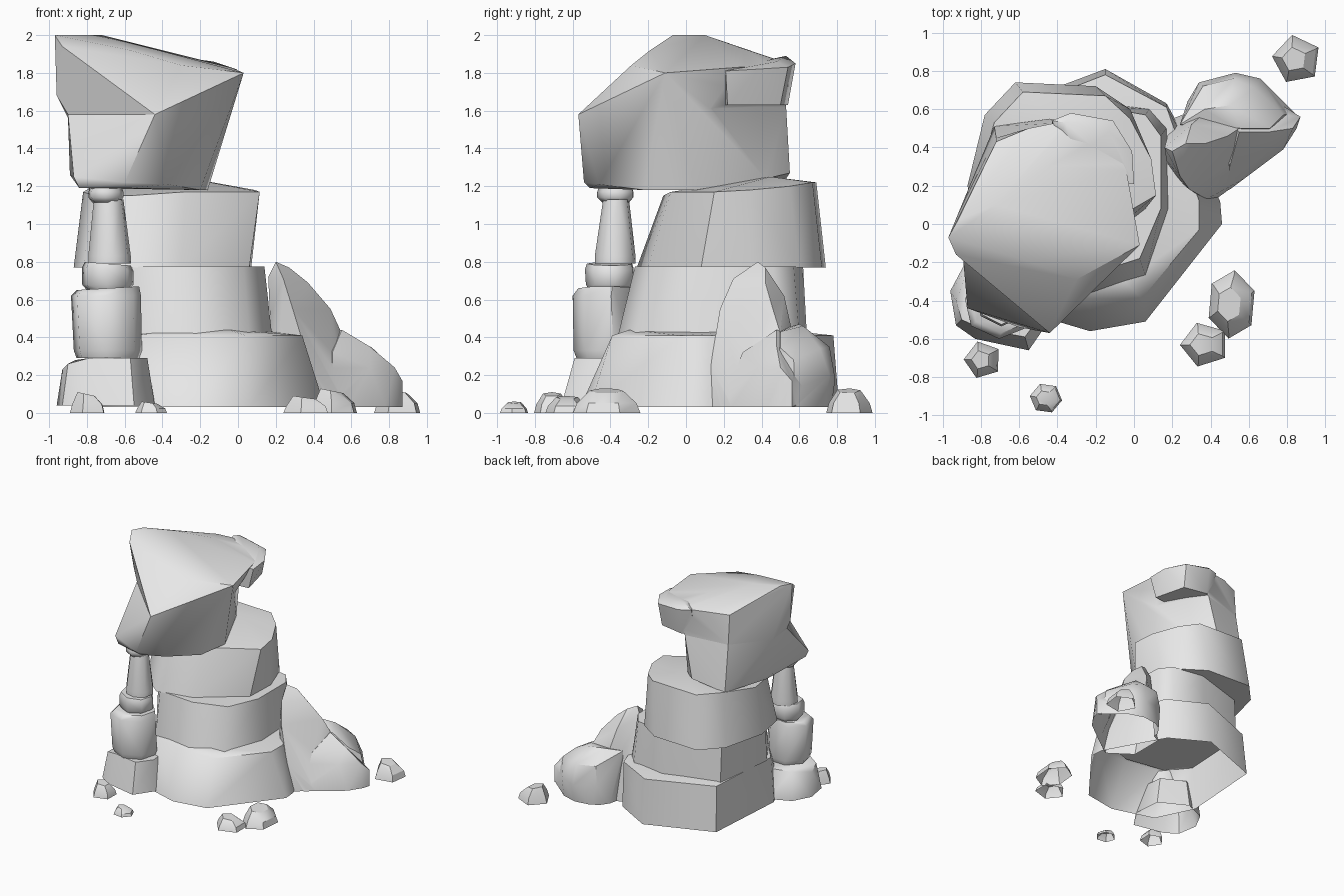
import bpy, bmesh, math

stone = bpy.data.materials.new("grey_stone")
stone.diffuse_color = (0.8, 0.8, 0.8, 1)


def rock(name, points, smooth=40):
    """Faceted stone wrapped around a few corner points."""
    bm = bmesh.new()
    for p in points:
        bm.verts.new(p)
    res = bmesh.ops.convex_hull(bm, input=bm.verts[:])
    inner = {g for g in res["geom_interior"] + res["geom_unused"]
             if isinstance(g, bmesh.types.BMVert)}
    bmesh.ops.delete(bm, geom=list(inner), context='VERTS')
    bmesh.ops.recalc_face_normals(bm, faces=bm.faces[:])
    bmesh.ops.dissolve_limit(bm, angle_limit=math.radians(2),
                             verts=bm.verts[:], edges=bm.edges[:])
    me = bpy.data.meshes.new(name)
    bm.to_mesh(me)
    bm.free()
    me.materials.append(stone)
    ob = bpy.data.objects.new(name, me)
    bpy.context.collection.objects.link(ob)
    soften(ob, smooth)
    return ob


def soften(ob, angle):
    bpy.ops.object.select_all(action='DESELECT')
    ob.select_set(True)
    bpy.context.view_layer.objects.active = ob
    bpy.ops.object.shade_smooth_by_angle(angle=math.radians(angle))


def fuse(ob, other):
    """Merge another stone into this one."""
    bpy.context.view_layer.objects.active = ob
    mod = ob.modifiers.new("fuse", 'BOOLEAN')
    mod.operation, mod.solver, mod.object = 'UNION', 'EXACT', other
    bpy.ops.object.modifier_apply(modifier=mod.name)
    bpy.data.objects.remove(other)


def open_bottom(ob):
    """Remove the faces resting on the ground."""
    bm = bmesh.new()
    bm.from_mesh(ob.data)
    bm.normal_update()
    low = [f for f in bm.faces if f.normal.z < -0.9 and f.calc_center_median().z < 0.06]
    bmesh.ops.delete(bm, geom=low, context='FACES')
    bm.to_mesh(ob.data)
    bm.free()


def level(z, outline):
    return [(x, y, z) for x, y in outline]


def ring(cx, cy, rx, ry, z, n=7, turn=0.2, tilt=0.0):
    pts = []
    for i in range(n):
        a = turn + 2 * math.pi * i / n
        pts.append((cx + rx * math.cos(a), cy + ry * math.sin(a), z + tilt * math.cos(a)))
    return pts


# Main stack: three stepped tiers
open_bottom(rock("base_tier",
     level(0.03, [(-.15, .81), (-.71, .6), (-.76, -.12), (-.6, -.45), (-.23, -.56),
                  (.06, -.51), (.46, 0), (.45, .12), (.17, .63)]) +
     level(0.41, [(-.15, .78), (-.69, .57), (-.73, -.12), (-.55, -.34), (-.23, -.39),
                  (.04, -.39), (.34, -.03), (.34, .12), (.17, .61)]) +
     level(0.44, [(-.3, -.3), (-.05, -.3), (-.6, .4), (.1, .5)]), 50))
rock("middle_tier",
     level(0.41, [(.17, .5), (.18, .08), (.06, -.27), (-.22, -.36), (-.58, -.3),
                  (-.74, -.05), (-.68, .5), (-.22, .64), (.08, .6)]) +
     level(0.775, [(.14, .46), (.14, .08), (.03, -.18), (-.25, -.27), (-.58, -.24),
                   (-.74, -.03), (-.68, .48), (-.22, .62), (.06, .57)]), 50)
rock("upper_tier",
     level(0.77, [(.06, .08), (.07, .35), (-.02, .6), (-.2, .72), (-.62, .74), (-.78, .57),
                  (-.87, .2), (-.82, -.08), (-.6, -.26), (-.3, -.2)]) +
     [(.115, .15, 1.17), (.09, .34, 1.18), (-.02, .55, 1.2), (-.15, .67, 1.22),
      (-.58, .69, 1.22), (-.73, .53, 1.22), (-.82, .22, 1.17), (-.76, -.03, 1.15),
      (-.57, -.12, 1.15), (-.28, -.08, 1.17), (-.3, .45, 1.25)], 50)

# Overhanging head boulder: sloped crown, recessed lower block, rear ledge
front_rim = [(-.44, -.57, 1.58), (.03, -.11, 1.8), (-.9, -.1, 1.58), (-.9, .1, 1.56)]
rear_rim = [(-.25, .38, 1.62), (-.36, .53, 1.62), (-.72, .45, 1.6), (-.12, .12, 1.6)]
head = rock("head_boulder", front_rim + rear_rim + [
    (-.84, -.44, 1.19), (-.87, -.44, 1.25), (-.6, -.54, 1.22), (-.58, -.51, 1.19),
    (-.37, -.46, 1.21), (-.2, -.22, 1.18), (-.16, .05, 1.18), (-.31, .42, 1.24),
    (-.44, .55, 1.27), (-.73, .51, 1.21), (-.84, .1, 1.2), (-.89, .1, 1.26)])
fuse(head, rock("head_crown", front_rim + rear_rim + [
    (-.97, -.07, 2.0), (-.93, -.16, 1.94), (-.96, -.06, 1.68), (-.92, .02, 2.0),
    (-.72, .1, 2.0), (-.57, -.19, 1.92), (-.3, -.29, 1.84), (-.45, .3, 1.93),
    (-.04, .28, 1.83), (-.14, .48, 1.83), (-.35, .54, 1.85), (-.55, .5, 1.86),
    (-.72, .43, 1.85)]))
fuse(head, rock("head_ledge",
     level(1.63, [(-.42, .48), (-.33, .54), (-.12, .5), (-.05, .22), (-.25, .2)]) +
     [(-.43, .54, 1.86), (-.33, .58, 1.85), (-.11, .54, 1.83), (-.01, .38, 1.82),
      (.0, .21, 1.81), (-.25, .2, 1.82), (-.36, .53, 1.89), (-.13, .48, 1.86)]))
soften(head, 40)

# Side pillar: balanced stones propping the head
open_bottom(rock("pillar_foot",
     level(0.04, [(-.96, -.35), (-.93, -.53), (-.83, -.6), (-.55, -.66), (-.44, -.5),
                  (-.46, -.25), (-.7, -.12), (-.88, -.2)]) +
     [(-.93, -.4, .23), (-.9, -.5, .26), (-.79, -.55, .29), (-.57, -.59, .29),
      (-.48, -.47, .29), (-.5, -.26, .29), (-.7, -.16, .29), (-.86, -.22, .28)]))
rock("pillar_block",
     ring(-.69, -.42, .17, .16, .29) + ring(-.69, -.42, .185, .175, .33) +
     ring(-.7, -.43, .19, .17, .62) + ring(-.69, -.42, .17, .15, .66, tilt=.01), 55)
rock("pillar_collar",
     ring(-.69, -.4, .11, .11, .645) + ring(-.69, -.4, .14, .13, .68) +
     ring(-.69, -.4, .14, .135, .76, tilt=-.01) + ring(-.69, -.4, .125, .125, .79, tilt=-.01), 55)
rock("pillar_neck",
     ring(-.68, -.375, .115, .11, .79, 8) + ring(-.68, -.375, .115, .11, .83, 8) +
     ring(-.685, -.37, .08, .07, 1.13, 8), 50)
rock("pillar_cap",
     ring(-.70, -.37, .075, .075, 1.115) + ring(-.70, -.37, .095, .1, 1.14) +
     ring(-.70, -.37, .095, .1, 1.17) + ring(-.70, -.37, .085, .09, 1.20), 55)

# Leaning spur on the right with a low shoulder and a rear lobe
spur = rock("side_spur",
     [(.16, .4, .72), (.2, .38, .8), (.27, .42, .77), (.17, .33, .5), (.24, .25, .71),
      (.37, .42, .69), (.49, .46, .55), (.55, .5, .42), (.4, .11, .03), (.38, .13, .25),
      (.29, .18, .55), (.2, .25, .03), (.2, .55, .03), (.3, .52, .62), (.45, .65, .03),
      (.62, .5, .03), (.58, .24, .03)])
fuse(spur, rock("spur_shoulder",
     [(.87, .56, .17), (.87, .56, .03), (.85, .5, .03), (.78, .39, .03), (.5, .18, .03),
      (.83, .5, .24), (.7, .48, .35), (.55, .48, .44), (.5, .3, .32), (.7, .38, .24),
      (.45, .7, .03), (.65, .7, .1), (.45, .6, .4)]))
fuse(spur, rock("rear_lobe",
     level(0.03, [(.28, .64), (.33, .71), (.4, .75), (.53, .77), (.66, .73), (.84, .58),
                  (.6, .4), (.25, .5)]) +
     [(.34, .74, .2), (.53, .79, .18), (.66, .76, .2), (.36, .72, .36), (.52, .76, .35),
      (.63, .71, .34), (.37, .6, .47), (.5, .62, .46), (.78, .57, .28), (.24, .52, .45),
      (.56, .5, .43), (.71, .5, .345)]))
open_bottom(spur)
soften(spur, 35)


# Loose stones around the foot
def pebble(name, x, y, rx, ry, h, n, turn):
    open_bottom(rock(name, ring(x, y, rx, ry, 0, n, turn) +
                ring(x, y, rx * .88, ry * .88, h * .4, n, turn) +
                ring(x - rx * .1, y, rx * .5, ry * .5, h * .9, n, turn, -h * .1), 30))


for i, p in enumerate([(.85, .86, .13, .13, .13, 5, .5), (.51, -.42, .13, .18, .13, 6, .4),
                       (.37, -.63, .13, .12, .09, 5, 1.9), (-.79, -.71, .1, .1, .11, 5, .6),
                       (-.46, -.91, .085, .08, .06, 6, .9)]):
    pebble("loose_stone_%d" % (i + 1), *p)
